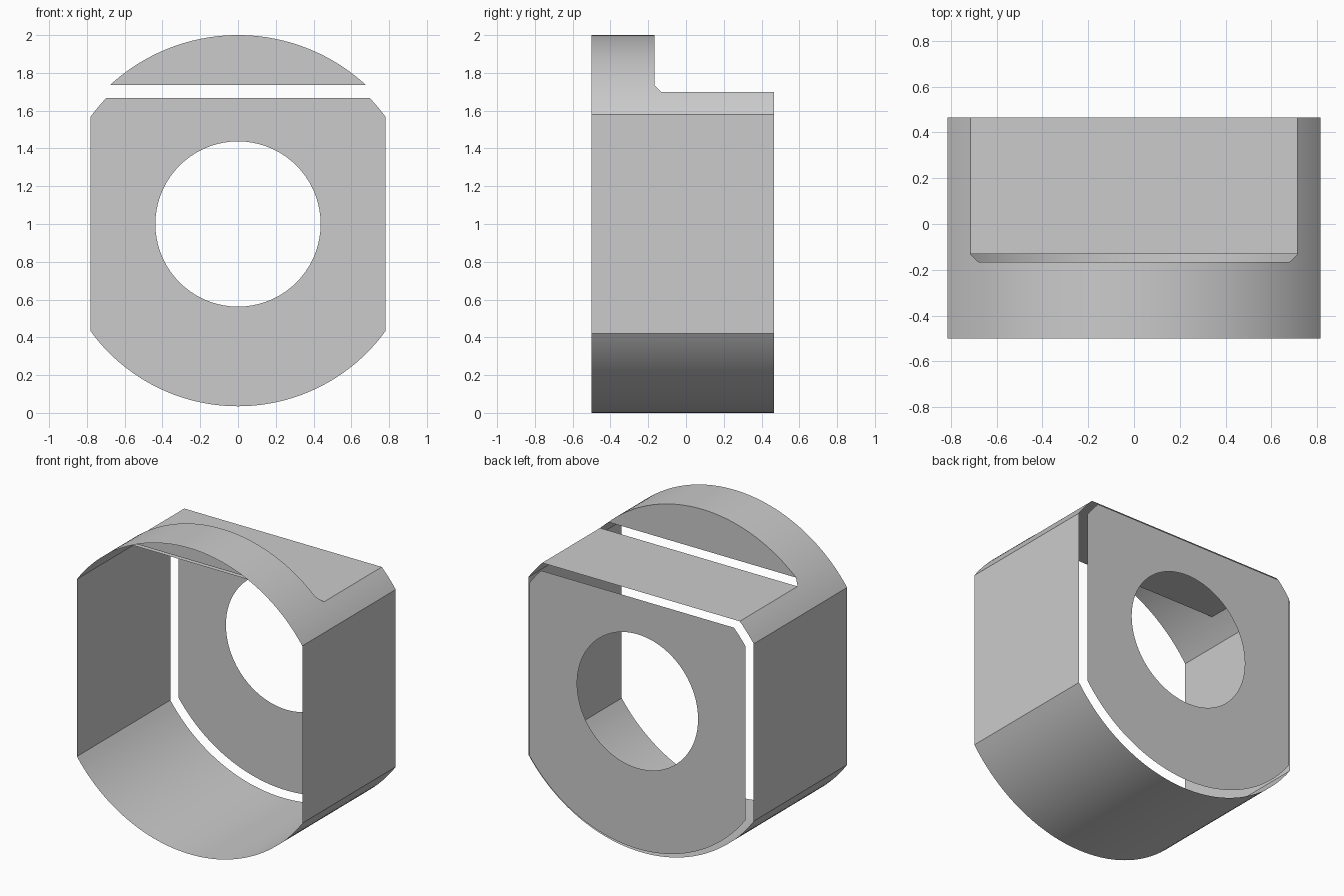
import bpy, bmesh
from math import sin, cos, asin, acos, pi

cube = bpy.data.objects.get("Cube")
if cube:
    bpy.data.objects.remove(cube, do_unlink=True)

C = 0.035            # width of the open bevel gaps
R, HALF = 1.0, 0.815  # outer radius, half distance between side flats
TOP = 0.70           # height of the top flat above the axis
FRONT, BACK, STEP = -0.5, 0.5, -0.167

grey = bpy.data.materials.new("light grey")
grey.use_nodes = True
grey.diffuse_color = (0.6, 0.6, 0.6, 1)
grey.node_tree.nodes["Principled BSDF"].inputs["Base Color"].default_value = (0.6, 0.6, 0.6, 1)


def arc(r, a0, a1, n):
    return [(r * cos(a0 + (a1 - a0) * i / n), r * sin(a0 + (a1 - a0) * i / n)) for i in range(n + 1)]


def lower_outline(r, half, top):
    """Open path from the right top corner down and round to the left top corner."""
    flat = acos(half / r)
    corner = asin(top / r)
    return (arc(r, corner, flat, 6) + arc(r, -flat, flat - pi, 48)
            + arc(r, pi - flat, pi - corner, 6))


def add_object(name, bm):
    bmesh.ops.translate(bm, verts=bm.verts, vec=(0, 0, 1))
    mesh = bpy.data.meshes.new(name)
    bm.to_mesh(mesh)
    bm.free()
    mesh.materials.append(grey)
    obj = bpy.data.objects.new(name, mesh)
    bpy.context.collection.objects.link(obj)
    bpy.ops.object.select_all(action="DESELECT")
    obj.select_set(True)
    bpy.context.view_layer.objects.active = obj
    bpy.ops.object.shade_smooth_by_angle(angle=0.35)
    return obj


def strip(name, path, back_at):
    """Thin wall along an x-z path, running from the front to back_at(z)."""
    bm = bmesh.new()
    rows = [(bm.verts.new((x, FRONT, z)), bm.verts.new((x, back_at(z), z))) for x, z in path]
    for (a, b), (c, d) in zip(rows, rows[1:]):
        bm.faces.new((a, b, d, c))
    return add_object(name, bm)


def sheet(name, loops, y, facing):
    """Flat sheet at depth y; later loops cut holes in the first."""
    bm = bmesh.new()
    for loop in loops:
        vs = [bm.verts.new((x, y, z)) for x, z in loop]
        for a, b in zip(vs, vs[1:] + vs[:1]):
            bm.edges.new((a, b))
    bmesh.ops.triangle_fill(bm, use_beauty=True, use_dissolve=False, edges=bm.edges[:])
    bm.normal_update()
    for f in bm.faces:
        if f.normal.y * facing < 0:
            f.normal_flip()
    return add_object(name, bm)


# Body wall: side flats, round underside and short upper shoulders
body = strip("body_wall", lower_outline(R, HALF, TOP), lambda z: BACK - C)
body.data.flip_normals()

# Raised rim above the top flat, its ends sloping where the bevel is open
low, high = asin(TOP), asin(TOP + C)
rim_path = arc(R, low, high, 3)[:-1] + arc(R, high, pi - high, 48) + arc(R, pi - high, pi - low, 3)[1:]
strip("raised_rim", rim_path, lambda z: max(STEP, STEP + C - (z - TOP)))

# Step face behind the rim
sheet("step_face", [arc(R, high, pi - high, 48)], STEP, 1)

# Back plate with round hole
plate = lower_outline(R - C, HALF - C, TOP - C + 0.002)
hole = arc(0.4375, 0, 2 * pi, 72)[:-1]
sheet("back_plate", [plate, hole], BACK, 1)

# Top flat
bm = bmesh.new()
w = cos(low)
bm.faces.new([bm.verts.new((x, y, TOP)) for x, y in
              ((-w, STEP + C), (w, STEP + C), (w, BACK - C), (-w, BACK - C))])
add_object("top_flat", bm)
